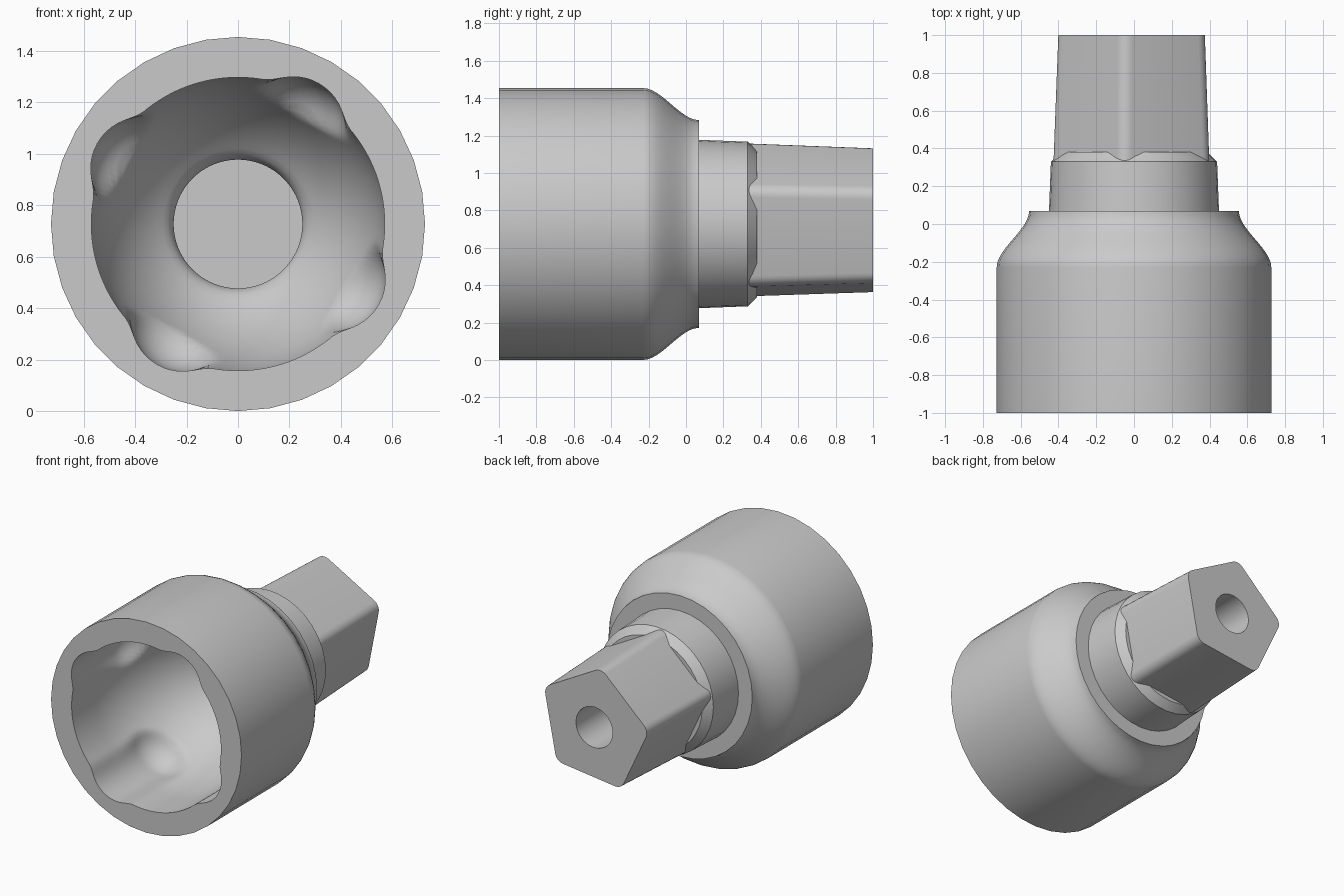
import bpy
import bmesh
from math import sin, cos, pi, sqrt, radians

if "Cube" in bpy.data.objects:
    bpy.data.objects.remove(bpy.data.objects["Cube"], do_unlink=True)

AXIS_Z = 0.727      # height of the long axis
OUTER_SIDES = 36
INNER_SIDES = 144

steel = bpy.data.materials.new("steel_grey")
steel.use_nodes = True
grey = (0.59, 0.59, 0.59, 1)
steel.diffuse_color = grey
steel.node_tree.nodes["Principled BSDF"].inputs["Base Color"].default_value = grey


def ring(bm, y, radius_at, sides, start=0):
    """Loop of vertices round the long axis."""
    angles = [start + 2 * pi * i / sides for i in range(sides)]
    return [bm.verts.new((radius_at(a) * cos(a), y, AXIS_Z + radius_at(a) * sin(a)))
            for a in angles]


def skin(bm, rings):
    """Quads between successive loops of equal count."""
    for low, high in zip(rings, rings[1:]):
        n = len(low)
        for i in range(n):
            j = (i + 1) % n
            bm.faces.new((low[i], low[j], high[j], high[i]))


def annulus(bm, outer, inner):
    """Flat face round an opening; the inner count is a multiple of the outer."""
    n, m = len(outer), len(inner)
    k = m // n
    for i in range(n):
        inside = [inner[(k * i + s) % m] for s in range(k, -1, -1)]
        bm.faces.new([outer[i], outer[(i + 1) % n]] + inside)


def lathe(bm, profile, sides, start=0):
    rings = [ring(bm, y, lambda a, r=r: r, sides, start) for r, y in profile]
    skin(bm, rings)
    return rings


def finish(bm, name):
    bmesh.ops.recalc_face_normals(bm, faces=bm.faces[:])
    mesh = bpy.data.meshes.new(name)
    bm.to_mesh(mesh)
    bm.free()
    mesh.materials.append(steel)
    obj = bpy.data.objects.new(name, mesh)
    bpy.context.collection.objects.link(obj)
    bpy.ops.object.select_all(action='DESELECT')
    obj.select_set(True)
    bpy.context.view_layer.objects.active = obj
    bpy.ops.object.shade_smooth_by_angle(angle=radians(30))


# Cavity: straight mouth, elliptical bowl and four round-ended ball tracks
MOUTH_R, BOWL_Y, BOWL_DEPTH = 0.57, -0.75, 0.78
TRACK_R, TRACK_OFFSET, TRACK_END = 0.2, 0.43, -0.53


def bowl(y):
    t = max(0, (y - BOWL_Y) / BOWL_DEPTH)
    return MOUTH_R * sqrt(1 - t * t)


def cavity_radius(y, a):
    base = bowl(y)
    phi = (a - radians(60) + pi / 4) % (pi / 2) - pi / 4
    section = TRACK_R ** 2 - max(0, y - TRACK_END) ** 2
    inside = section - (TRACK_OFFSET * sin(phi)) ** 2
    if inside <= 0:
        return base
    track = TRACK_OFFSET * cos(phi) + sqrt(inside)
    blend = 0.03
    h = max(blend - abs(base - track), 0) / blend
    return max(base, track) + h * h * blend / 4


# Socket body: cup, shoulder, step and chamfered collar
bm = bmesh.new()
profile = [(0.727, -1)]
for i in range(13):
    t = i / 12
    profile.append((0.727 - 0.172 * t * t * (3 - 2 * t), -0.23 + 0.3 * t))
profile += [(0.45, 0.07), (0.44, 0.33), (0.39, 0.38)]
shell = lathe(bm, profile, OUTER_SIDES)
bm.faces.new(shell[-1])

steps = 46
cavity = []
for i in range(steps + 1):
    y = -1 + 0.92 * i / steps
    cavity.append(ring(bm, y, lambda a, y=y: cavity_radius(y, a), INNER_SIDES))
# Rounded lip and flat-bottomed recess behind the bowl
lip = [(0.272, -0.062), (0.258, -0.04), (0.25, -0.01), (0.25, 0.1)]
cavity += lathe(bm, lip, INNER_SIDES)
skin(bm, cavity[steps:steps + 2])
skin(bm, cavity[:steps + 1])
bm.faces.new(cavity[-1])
annulus(bm, shell[0], cavity[0])
finish(bm, "socket_body")

# Shaft: tapered pentagon with rounded corners
bm = bmesh.new()


def pentagon(y, tip):
    fillet, arc = 0.068, 5
    centre = tip - fillet
    loop = []
    for k in range(5):
        corner = radians(97 + 72 * k)
        for i in range(arc + 1):
            a = corner + radians(72) * (i / arc - 0.5)
            loop.append(bm.verts.new((centre * cos(corner) + fillet * cos(a), y,
                                      AXIS_Z + centre * sin(corner) + fillet * sin(a))))
    return loop


shaft = [pentagon(0.2, 0.438), pentagon(1, 0.407)]
skin(bm, shaft)
bm.faces.new(shaft[0])
# Drilled centre hole with a conical bottom
hole = lathe(bm, [(0.14, 1), (0.14, 0.5), (0.01, 0.43)], len(shaft[1]), radians(67))
bm.faces.new(hole[-1])
annulus(bm, shaft[1], hole[0])
finish(bm, "pentagonal_shaft")
